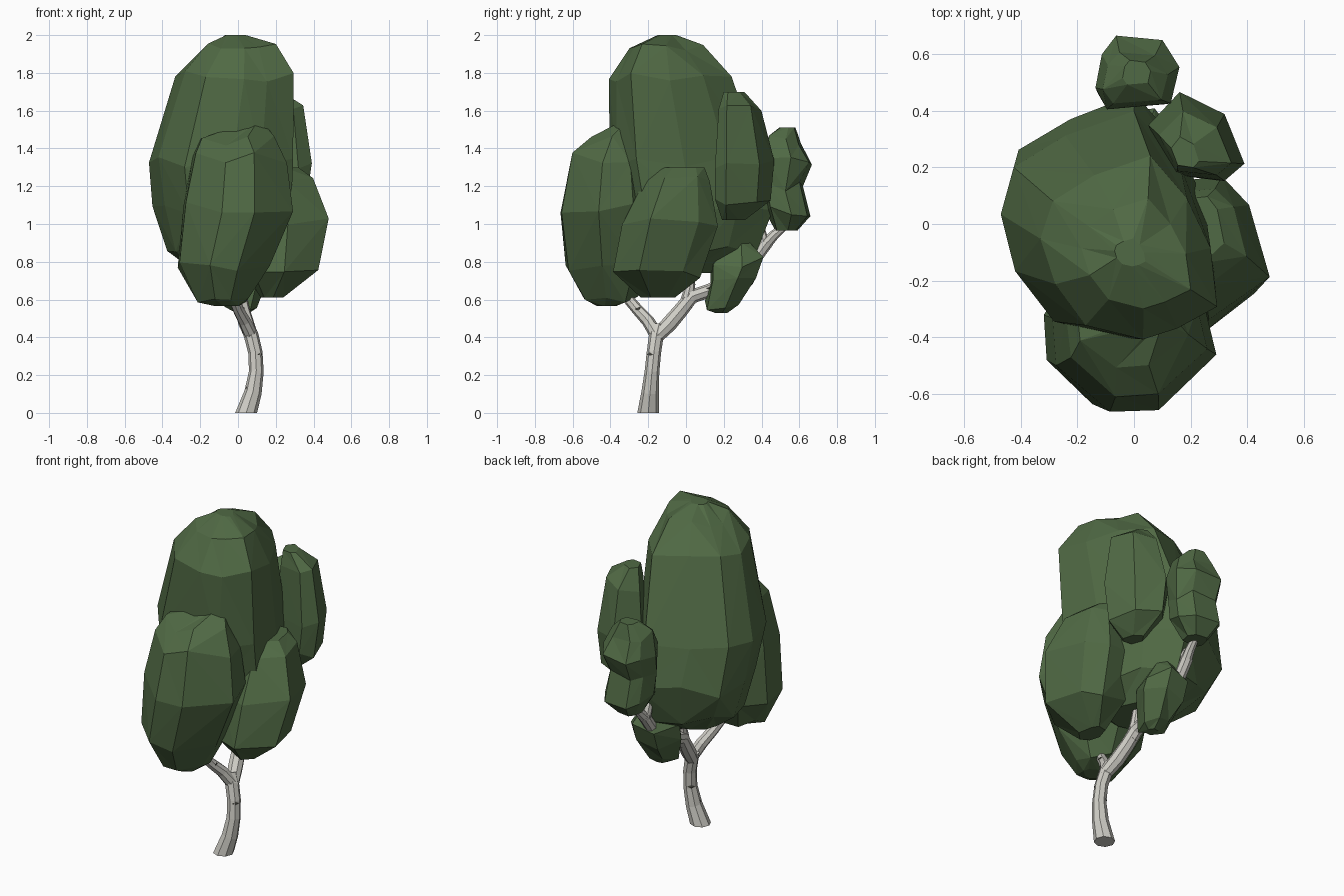
import bpy, bmesh, math, random
from mathutils import Vector

if "Cube" in bpy.data.objects:
    bpy.data.objects.remove(bpy.data.objects["Cube"])

random.seed(4)


def material(name, rgb):
    m = bpy.data.materials.new(name)
    m.diffuse_color = (*rgb, 1)
    m.use_nodes = True
    m.node_tree.nodes["Principled BSDF"].inputs["Base Color"].default_value = m.diffuse_color
    return m


LEAF = material("leaf green", (0.08, 0.142, 0.058))
BARK = material("pale bark", (0.62, 0.61, 0.56))
MARK = material("dark bark mark", (0.05, 0.05, 0.04))


def finish(name, bm, mat):
    bmesh.ops.recalc_face_normals(bm, faces=bm.faces)
    me = bpy.data.meshes.new(name)
    bm.to_mesh(me)
    bm.free()
    me.materials.append(mat)
    ob = bpy.data.objects.new(name, me)
    bpy.context.collection.objects.link(ob)
    return ob


def clump(name, plan, rings):
    """Faceted leaf clump: a plan outline in a -1..1 box, fitted to
    rings of (z, xmin, xmax, ymin, ymax)."""
    bm = bmesh.new()
    n = len(plan)
    loops = []
    for k, (z, x0, x1, y0, y1) in enumerate(rings):
        end = k in (0, len(rings) - 1)
        loop = []
        for u, v in plan:
            r = random.uniform(0.97, 1.01)
            dz = 0 if end else random.uniform(-.03, .03)
            loop.append(bm.verts.new(((x0 + x1) / 2 + r * u * (x1 - x0) / 2,
                                      (y0 + y1) / 2 + r * v * (y1 - y0) / 2, z + dz)))
        loops.append(loop)
    for a, b in zip(loops, loops[1:]):
        for i in range(n):
            j = (i + 1) % n
            quad = [a[i], a[j], b[j], b[i]]
            # fold each quad outwards: choose the diagonal that stays convex
            mid = sum((q.co for q in a + b), Vector()) / (2 * n)
            d1 = ((quad[0].co + quad[2].co) / 2 - mid).length
            d2 = ((quad[1].co + quad[3].co) / 2 - mid).length
            if d1 < d2:
                quad = quad[1:] + quad[:1]
            bm.faces.new((quad[0], quad[1], quad[2]))
            bm.faces.new((quad[0], quad[2], quad[3]))
    bm.faces.new(loops[0])
    bm.faces.new(loops[-1])
    return finish(name, bm, LEAF)


def limb(name, pts, n=8, flat_start=False):
    """Tapered tube along points (x, y, z, radius)."""
    bm = bmesh.new()
    loops = []
    for k, p in enumerate(pts):
        c = Vector(p[:3])
        t = Vector(pts[min(k + 1, len(pts) - 1)][:3]) - Vector(pts[max(k - 1, 0)][:3])
        if flat_start and k == 0:
            t = Vector((0, 0, 1))
        t.normalize()
        u = Vector((1, 0, 0))
        u = (u - t * u.dot(t)).normalized()
        v = t.cross(u)
        loops.append([bm.verts.new(c + p[3] * (u * math.cos(2 * math.pi * i / n)
                                               + v * math.sin(2 * math.pi * i / n)))
                      for i in range(n)])
    for a, b in zip(loops, loops[1:]):
        for i in range(n):
            bm.faces.new((a[i], a[(i + 1) % n], b[(i + 1) % n], b[i]))
    bm.faces.new(loops[0])
    bm.faces.new(loops[-1])
    return finish(name, bm, BARK)


def bark_mark(name, p, r, deg, w=0.022, h=0.011):
    """Thin dark lens on the bark, facing the given compass angle."""
    d = Vector((math.cos(math.radians(deg)), math.sin(math.radians(deg)), 0))
    s = Vector((-d.y, d.x, 0))
    c = Vector(p) + d * r
    up = Vector((0, 0, h))
    bm = bmesh.new()
    rim = [bm.verts.new(q) for q in (c - s * w - d * .004, c - up, c + s * w - d * .004, c + up)]
    for tip in (bm.verts.new(c + d * .003), bm.verts.new(c - d * .005)):
        for i in range(4):
            bm.faces.new((rim[i], rim[(i + 1) % 4], tip))
    return finish(name, bm, MARK)


# Trunk and branches
limb("trunk", [(.043, -.2, 0, .058), (.08, -.19, .11, .046), (.097, -.18, .22, .039),
               (.092, -.17, .32, .038), (.07, -.157, .41, .039), (.05, -.145, .46, .036)],
     flat_start=True)
limb("front_branch", [(.07, -.155, .41, .036), (.035, -.2, .485, .034), (.0, -.26, .55, .03),
                      (-.03, -.32, .62, .028), (-.05, -.38, .74, .02)])
limb("back_branch", [(.073, -.16, .40, .037), (.045, -.09, .47, .042), (.025, -.03, .54, .04),
                     (.01, .03, .615, .038), (.0, .13, .65, .036), (-.01, .25, .71, .036),
                     (-.02, .36, .81, .034), (-.02, .43, .905, .034)])
limb("upper_branch", [(.015, .0, .58, .035), (.01, .02, .66, .028), (.0, .025, .74, .025),
                      (-.01, .02, .9, .018)])
limb("back_fork_inner", [(-.02, .42, .88, .032), (-.025, .395, .96, .026), (-.02, .36, 1.04, .018)])
limb("back_fork_outer", [(-.02, .415, .885, .032), (-.01, .465, .94, .027), (0, .535, 1.0, .02)])

# Dark marks on the bark
marks = [((.092, -.17, .31), .037, -40), ((.095, -.18, .23), .038, 130),
         ((.07, -.16, .39), .038, 20), ((.085, -.187, .13), .044, 200),
         ((.0, -.26, .55), .034, 20), ((.02, -.01, .56), .038, 100),
         ((.01, .02, .68), .027, 120), ((.0, .13, .66), .036, 0)]
for i, (p, r, deg) in enumerate(marks):
    bark_mark("bark_mark_%d" % (i + 1), p, r, deg)

# Leaf clumps: plan outline, then rings from top to bottom
clump("main_leaf_clump",
      [(-1, .1), (-.88, .52), (-.4, .8), (.23, 1), (.65, .55), (.92, .0), (1, -.65),
       (.55, -.9), (.15, -1), (-.5, -.85), (-.85, -.4)],
      [(2.0, -.07, .04, -.15, -.05), (1.93, -.19, .20, -.30, .09), (1.78, -.33, .30, -.41, .24),
       (1.33, -.48, .30, -.41, .40), (1.08, -.45, .29, -.37, .46), (.87, -.38, .25, -.29, .38),
       (.74, -.22, .12, -.17, .18)])
clump("front_leaf_clump",
      [(-1, .3), (-.95, -.35), (-.3, -1), (.3, -.95), (1, -.2), (.85, .5), (.2, 1), (-.6, .9)],
      [(1.54, .05, .13, -.35, -.27), (1.44, -.2, .19, -.51, -.21), (1.35, -.24, .26, -.61, -.19),
       (1.09, -.29, .29, -.67, -.15), (.78, -.32, .17, -.64, -.15), (.61, -.22, .06, -.54, -.25),
       (.565, -.12, 0, -.47, -.37)])
clump("right_leaf_clump",
      [(1, -.4), (.7, .6), (.3, 1), (-.6, .9), (-1, 0), (-.7, -.7), (.1, -1)],
      [(1.30, .15, .32, -.14, .10), (1.24, .08, .40, -.22, .13), (1.0, .0, .48, -.34, .17),
       (.74, .02, .43, -.39, .08), (.61, .12, .24, -.24, -.06)])
clump("back_right_leaf_clump",
      [(-1, .25), (-.35, 1), (.6, .5), (1, -.6), (.6, -1), (-.5, -.85)],
      [(1.70, .13, .23, .2, .31), (1.60, .09, .345, .17, .40), (1.31, .05, .39, .15, .47),
       (1.13, .08, .36, .15, .45), (1.02, .16, .26, .19, .31)])
clump("back_leaf_clump",
      [(-1, -.4), (-.85, .5), (-.5, 1), (.6, .85), (1, .15), (.8, -.8), (-.7, -.95)],
      [(1.51, -.04, .06, .49, .58), (1.44, -.11, .12, .42, .61), (1.34, -.14, .16, .4, .67),
       (1.2, -.13, .14, .4, .62), (1.07, -.13, .15, .42, .66), (.965, -.06, .07, .47, .59)])
clump("low_leaf_clump",
      [(-1, -.2), (-.5, .85), (.4, 1), (1, .2), (.6, -.9), (-.4, -1)],
      [(.90, -.03, .08, .22, .34), (.80, -.13, .16, .13, .41), (.69, -.13, .16, .13, .37),
       (.57, -.07, .10, .10, .28), (.53, -.01, .06, .15, .22)])
